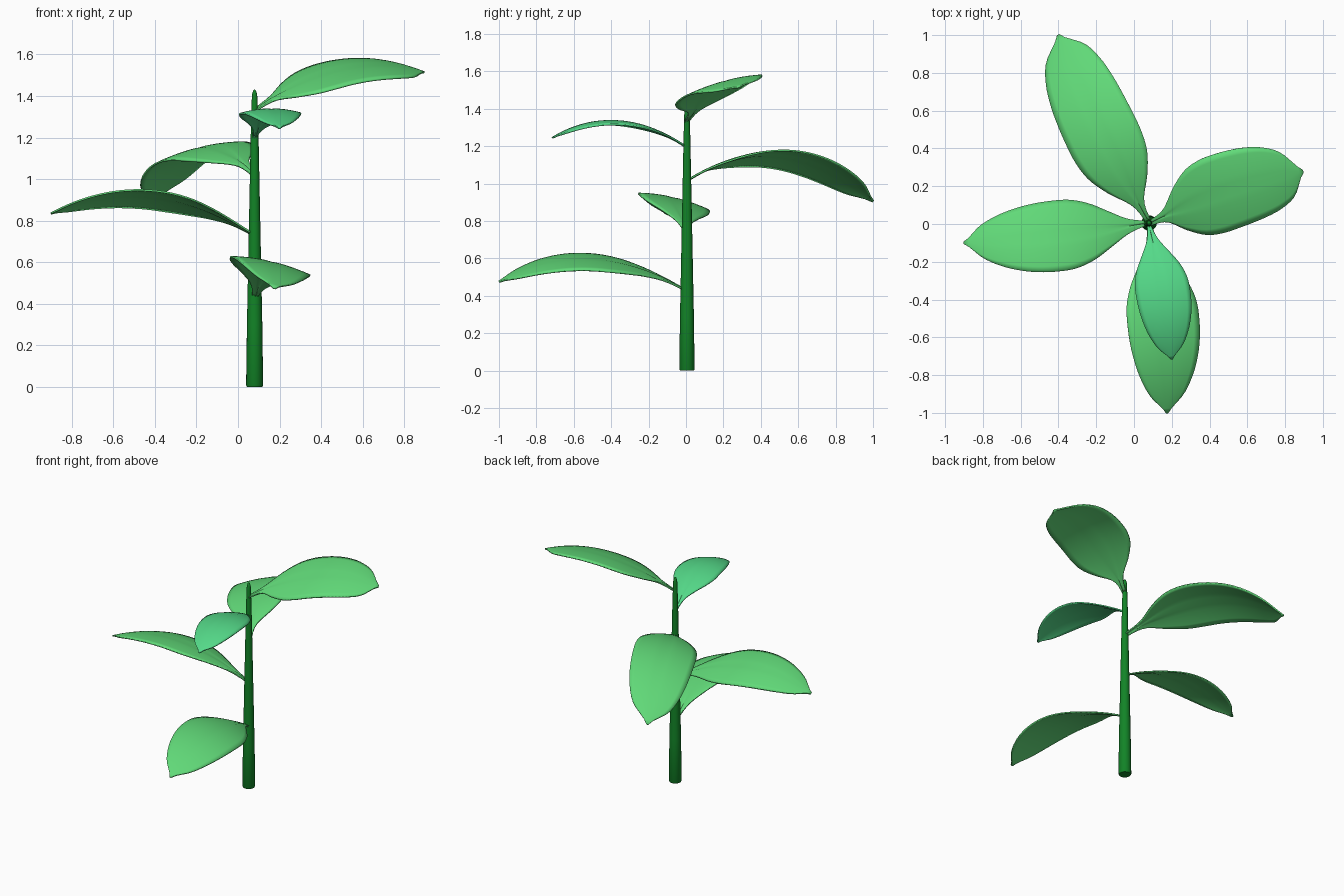
import bpy, bmesh, math
from mathutils import Vector

if "Cube" in bpy.data.objects:
    bpy.data.objects.remove(bpy.data.objects["Cube"])


def material(name, rgb):
    m = bpy.data.materials.new(name)
    m.diffuse_color = (*rgb, 1)
    m.use_nodes = True
    m.node_tree.nodes["Principled BSDF"].inputs["Base Color"].default_value = m.diffuse_color
    return m


STEM = material("dark stem green", (0.006, 0.23, 0.02))
LEAF = material("leaf green", (0.12, 0.70, 0.19))
YOUNG = material("young leaf green", (0.09, 0.70, 0.25))


def finish(name, bm, mat, angle=60):
    bmesh.ops.recalc_face_normals(bm, faces=bm.faces)
    me = bpy.data.meshes.new(name)
    bm.to_mesh(me)
    bm.free()
    me.materials.append(mat)
    ob = bpy.data.objects.new(name, me)
    bpy.context.collection.objects.link(ob)
    bpy.ops.object.select_all(action='DESELECT')
    ob.select_set(True)
    bpy.context.view_layer.objects.active = ob
    bpy.ops.object.shade_smooth_by_angle(angle=math.radians(angle))
    return ob


def spline(vals, t):
    """Catmull-Rom through evenly spaced values, t in 0..1."""
    n = len(vals) - 1
    i = min(int(t * n), n - 1)
    f = t * n - i
    a, b, c, d = (vals[max(0, min(n, i + k))] for k in (-1, 0, 1, 2))
    return b + 0.5 * f * (c - a + f * (2*a - 5*b + 4*c - d + f * (3*(b - c) + d - a)))


# Tapered stem with a rounded tip
def stem(x, y, rings, sides=20):
    bm = bmesh.new()
    loops = []
    for z, r in rings:
        loops.append([bm.verts.new((x + r * math.cos(2 * math.pi * k / sides),
                                    y + r * math.sin(2 * math.pi * k / sides), z))
                      for k in range(sides)])
    for a, b in zip(loops, loops[1:]):
        for k in range(sides):
            j = (k + 1) % sides
            bm.faces.new((a[k], a[j], b[j], b[k]))
    bm.faces.new(loops[0][::-1])
    bm.faces.new(loops[-1])
    return finish("stem", bm, STEM, 50)


stem(0.08, 0.005, [(0, 0.037), (0.008, 0.041), (0.3, 0.037), (0.7, 0.029), (1.0, 0.023),
                   (1.25, 0.018), (1.38, 0.014), (1.41, 0.012), (1.425, 0.007), (1.43, 0.002)])

# Half-width along a leaf, as a share of its greatest half-width
OUTLINE = [0.07, 0.20, 0.50, 0.80, 0.97, 1.0, 0.97, 0.88, 0.72, 0.46, 0.03]
BROAD = [0.07, 0.17, 0.58, 0.88, 0.99, 1.0, 0.98, 0.93, 0.82, 0.58, 0.03]


# Arched leaf: midrib through base, middle and tip; roll lifts the left side
def leaf(name, base, mid, tip, half, roll, mat, outline=OUTLINE, rows=36, cols=12):
    base, mid, tip = Vector(base), Vector(mid), Vector(tip)
    ctrl = 2 * mid - (base + tip) / 2
    d = tip - base
    side = Vector((-d.y, d.x, 0)).normalized()
    bm = bmesh.new()
    grid = []
    for i in range(rows + 1):
        t = i / rows
        p = (1 - t) ** 2 * base + 2 * t * (1 - t) * ctrl + t * t * tip
        w = half * spline(outline, t)
        row = []
        for j in range(cols + 1):
            u = 2 * j / cols - 1
            z = roll * u * w / half - 0.02 * u * u * w / half
            if j == cols // 2:
                z -= 0.005 * (1 - t)       # midrib crease
            row.append(bm.verts.new(p + side * (u * w) + Vector((0, 0, z))))
        grid.append(row)
    for a, b in zip(grid, grid[1:]):
        for j in range(cols):
            bm.faces.new((a[j], b[j], b[j + 1], a[j + 1]))
    ob = finish(name, bm, mat)
    s = ob.modifiers.new("thickness", 'SOLIDIFY')
    s.thickness = 0.009
    s.offset = 0


leaf("leaf_low_front", (0.08, -0.01, 0.435), (0.155, -0.52, 0.60), (0.175, -1.0, 0.475),
     0.19, -0.045, LEAF)
leaf("leaf_low_left", (0.07, 0.005, 0.735), (-0.42, -0.065, 0.92), (-0.9, -0.10, 0.835),
     0.187, 0.043, LEAF)
leaf("leaf_mid_back", (0.08, 0.01, 1.02), (-0.185, 0.51, 1.15), (-0.40, 1.0, 0.905),
     0.195, -0.043, LEAF, BROAD)
leaf("leaf_high_front", (0.08, -0.01, 1.205), (0.155, -0.37, 1.335), (0.20, -0.715, 1.245),
     0.143, 0.0, YOUNG)
leaf("leaf_top_right", (0.085, 0.005, 1.335), (0.49, 0.175, 1.53), (0.895, 0.28, 1.515),
     0.205, 0.052, LEAF, BROAD)
